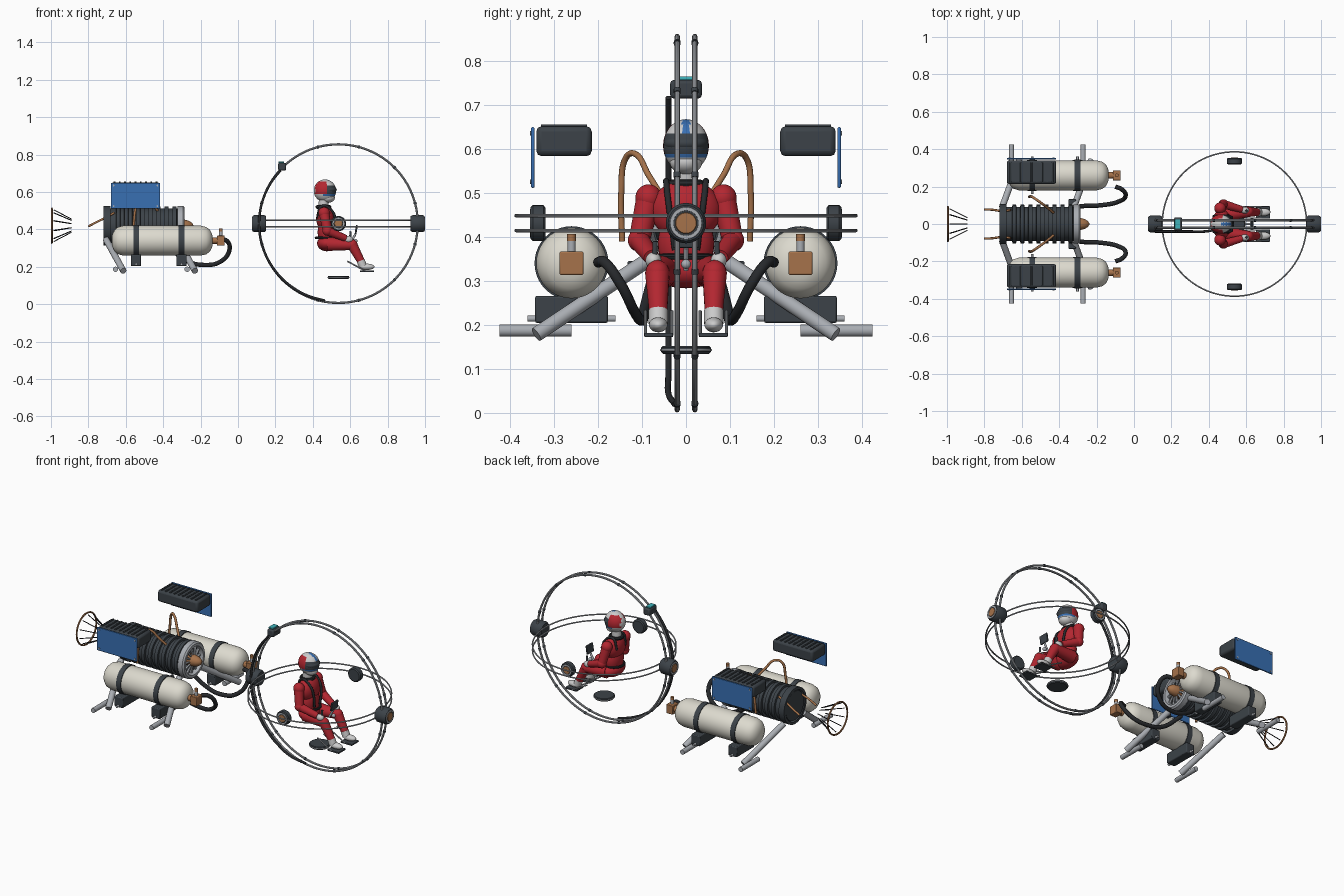
import bpy, bmesh, math
from mathutils import Vector, Matrix

if "Cube" in bpy.data.objects:
    bpy.data.objects.remove(bpy.data.objects["Cube"])

COLORS = dict(dark=(.045, .055, .065), black=(.02, .022, .025), steel=(.4, .42, .45), copper=(.38, .17, .07),
              cream=(.72, .70, .62), red=(.45, .02, .03), blue=(.04, .16, .45), white=(.8, .8, .8), teal=(.05, .45, .5))
MATS = {}
for n, c in COLORS.items():
    MATS[n] = bpy.data.materials.new(n)
    MATS[n].diffuse_color = (*c, 1)


def finish(name, bm, mat, bevel=0):
    me = bpy.data.meshes.new(name)
    bmesh.ops.recalc_face_normals(bm, faces=bm.faces)
    bm.to_mesh(me)
    bm.free()
    ob = bpy.data.objects.new(name, me)
    bpy.context.collection.objects.link(ob)
    me.materials.append(MATS[mat])
    bpy.context.view_layer.objects.active = ob
    bpy.ops.object.select_all(action='DESELECT')
    ob.select_set(True)
    bpy.ops.object.shade_smooth_by_angle(angle=math.radians(35))
    if bevel:
        m = ob.modifiers.new("bevel", 'BEVEL')
        m.width, m.segments = bevel, 2
    return ob


def box(name, loc, size, mat, bevel=.004, tilt=0):
    bm = bmesh.new()
    M = Matrix.Translation(loc) @ Matrix.Rotation(tilt, 4, 'Y') @ Matrix.Diagonal((*size, 1))
    bmesh.ops.create_cube(bm, size=1, matrix=M)
    return finish(name, bm, mat, bevel)


def rod(name, a, b, r, mat, r2=None, sides=20):
    a, b = Vector(a), Vector(b)
    bm = bmesh.new()
    M = Matrix.Translation((a + b) / 2) @ (b - a).to_track_quat('Z', 'Y').to_matrix().to_4x4()
    bmesh.ops.create_cone(bm, cap_ends=True, segments=sides, radius1=r, radius2=r if r2 is None else r2,
                          depth=(b - a).length, matrix=M)
    return finish(name, bm, mat)


def ball(name, loc, size, mat):
    bm = bmesh.new()
    bmesh.ops.create_uvsphere(bm, u_segments=32, v_segments=20, radius=1,
                              matrix=Matrix.Translation(loc) @ Matrix.Diagonal((*size, 1)))
    return finish(name, bm, mat)


def lathe(name, profile, loc, mat, axis=(1, 0, 0), steps=40):
    # revolve (along, radius) points around an axis
    bm = bmesh.new()
    vs = [bm.verts.new((r, 0, h)) for h, r in profile]
    es = [bm.edges.new(p) for p in zip(vs, vs[1:])]
    bmesh.ops.spin(bm, geom=vs + es, cent=(0, 0, 0), axis=(0, 0, 1), angle=2 * math.pi, steps=steps)
    bmesh.ops.remove_doubles(bm, verts=bm.verts, dist=1e-5)
    bm.transform(Matrix.Translation(loc) @ Vector(axis).to_track_quat('Z', 'Y').to_matrix().to_4x4())
    return finish(name, bm, mat)


def tube(name, pts, r, mat):
    cu = bpy.data.curves.new(name, 'CURVE')
    cu.dimensions, cu.bevel_depth, cu.bevel_resolution = '3D', r, 3
    cu.use_fill_caps = True
    sp = cu.splines.new('BEZIER')
    sp.bezier_points.add(len(pts) - 1)
    for p, co in zip(sp.bezier_points, pts):
        p.co = co
        p.handle_left_type = p.handle_right_type = 'AUTO'
    cu.materials.append(MATS[mat])
    ob = bpy.data.objects.new(name, cu)
    bpy.context.collection.objects.link(ob)


def ring(name, loc, R, r, mat, axis=(0, 0, 1), steps=96):
    prof = [(r * math.sin(a * math.pi / 4), R + r * math.cos(a * math.pi / 4)) for a in range(9)]
    return lathe(name, prof, loc, mat, axis, steps)


# cage rings and clips
CX, CZ = .537, .431
for s in (-1, 1):
    ring("upright_ring", (CX, s * .02, CZ), .424, .006, "steel", (0, 1, 0))
    ring("level_ring", (CX, 0, CZ + s * .017), .386, .004, "steel")
    for k in range(12):
        a = math.radians(15 + 30 * k)
        p = Vector((CX + .424 * math.cos(a), s * .02, CZ + .424 * math.sin(a)))
        t = Vector((-math.sin(a), 0, math.cos(a))) * .006
        rod("ring_clip", p - t, p + t, .008, "dark", sides=12)


def hub(name, loc, axis, r, d):
    # dark drum with steel rim and copper cap
    h = d / 2
    lathe(name, [(-h, 0), (-h, r * .85), (-h * .7, r), (h * .7, r), (h, r * .88), (h, 0)], loc, "dark", axis, 24)
    lathe(name + "_rim", [(h * .9, r * .82), (h * 1.06, r * .78), (h * 1.06, r * .62), (h * .9, r * .6)],
          loc, "steel", axis)
    lathe(name + "_cap", [(h * .9, r * .56), (h * 1.07, r * .5), (h * 1.09, 0)], loc, "copper", axis)


for s in (-1, 1):
    hub("end_hub", (CX + s * .423, 0, .431), (s, 0, 0), .046, .074)
    hub("side_hub", (CX, s * .336, .431), (0, s, 0), .041, .034)

# sensor box, cable and floor disc
box("sensor_box", (.236, 0, .735), (.042, .072, .042), "dark", .008)
box("sensor_lens", (.232, 0, .76), (.03, .05, .008), "teal", .002)
cable = []
for k in range(11):
    a = math.radians(137 + k * 12.3)
    cable.append((CX + .424 * math.cos(a), -.04 + (.015 if k == 10 else 0), CZ + .418 * math.sin(a)))
tube("cage_cable", cable, .007, "black")
lathe("floor_disc", [(-.009, 0), (-.009, .052), (-.004, .057), (.005, .057), (.009, .053), (.009, 0)],
      (.537, 0, .143), "dark", (0, 0, 1))
ring("floor_disc_band", (.537, 0, .143), .056, .003, "steel", steps=40)

# pilot helmet coloured by zone
HC = Vector((.465, 0, .607))
helmet = ball("helmet", HC, (.06, .052, .06), "white")
for m in ("red", "blue", "dark"):
    helmet.data.materials.append(MATS[m])
for f in helmet.data.polygons:
    d = f.center - HC
    if d.x > .008 and -.016 < d.z < .026:
        f.material_index = 3
    elif (d.x > -.012 and -.028 < d.z <= -.016) or (d.x > 0 and abs(d.y) < .009 and d.z > .03):
        f.material_index = 2
    elif -.052 < d.x < .008 and abs(d.y) > .012 and -.02 < d.z < .048:
        f.material_index = 1
ball("visor", (.478, 0, .612), (.05, .05, .024), "dark")
ball("jaw_guard", (.48, 0, .57), (.038, .037, .028), "white")
rod("neck", (.455, 0, .51), (.46, 0, .56), .027, "white")

# pilot torso
ball("chest", (.468, 0, .46), (.05, .08, .07), "red")
ball("waist", (.472, 0, .385), (.046, .064, .08), "red")
ball("hips", (.475, 0, .325), (.052, .082, .042), "red")
ring("collar", (.457, 0, .52), .033, .01, "black", steps=32)
ring("belt", (.473, 0, .355), .056, .007, "black", steps=32)
for s in (-1, 1):
    tube("harness_strap", [(.425, s * .04, .46), (.45, s * .045, .525), (.505, s * .042, .495),
                           (.522, s * .035, .44), (.52, s * .025, .37)], .007, "black")
    # arms
    sh, el, wr = (.46, s * .085, .488), (.478, s * .106, .392), (.575, s * .078, .353)
    ball("shoulder", sh, (.031, .03, .031), "red")
    rod("upper_arm", sh, el, .028, "red", .024)
    ball("elbow", el, (.026, .026, .026), "red")
    rod("forearm", el, wr, .024, "red", .018)
    ball("glove", (.592, s * .074, .346), (.023, .018, .019), "white")
    rod("control_stick", (.598, s * .072, .33), (.602, s * .07, .39), .006, "dark")
    # legs
    hp, kn, an = (.48, s * .05, .322), (.61, s * .065, .318), (.662, s * .063, .222)
    rod("thigh", hp, kn, .037, "red", .028)
    ball("knee", kn, (.029, .027, .029), "red")
    rod("shin", kn, an, .028, "red", .02)
    rod("boot_cuff", (.656, s * .063, .233), (.668, s * .063, .203), .022, "white")
    ball("boot", (.688, s * .063, .2), (.042, .021, .017), "white")
    box("pedal", (.69, s * .062, .177), (.075, .066, .009), "dark", .002)
    for e in (-.03, .03):
        rod("pedal_rail", (.585, s * .062 + e, .23), (.68, s * .062 + e, .178), .004, "steel", sides=10)

# control tablet
box("tablet", (.632, 0, .4), (.01, .06, .05), "dark", .003, .15)
rod("tablet_post", (.628, 0, .375), (.6, 0, .325), .006, "steel")
ball("tablet_joint", (.628, 0, .338), (.011, .011, .011), "steel")

# engine body with cooling ribs
EZ = .42
lathe("engine_core", [(-.715, 0), (-.715, .085), (-.7, .092), (-.31, .092), (-.31, .07), (-.36, .06), (-.36, 0)],
      (0, 0, EZ), "dark")
for k in range(8):
    x = -.64 + k * .043
    lathe("engine_rib", [(-.012, .09), (-.01, .103), (.01, .103), (.012, .09)], (x, 0, EZ), "dark")
lathe("rear_collar", [(-.018, .09), (-.018, .106), (.018, .106), (.018, .09)], (-.7, 0, EZ), "dark")
lathe("intake_ring", [(-.018, .09), (-.018, .105), (.012, .105), (.02, .097), (.02, .082), (-.018, .07)],
      (-.305, 0, EZ), "steel")
for k in range(12):
    a = k * math.pi / 6
    v = Vector((0, math.cos(a), math.sin(a)))
    rod("intake_vane", Vector((-.295, 0, EZ)) + v * .02, Vector((-.31, 0, EZ)) + v * .085, .004, "steel", .01, 6)
lathe("nose_cone", [(-.33, .034), (-.285, .032), (-.262, .026), (-.245, .015), (-.237, 0)], (0, 0, EZ), "copper")

# rear hoop with spray needles
ring("exhaust_hoop", (-.995, 0, EZ), .092, .005, "copper", (1, 0, 0), 48)
for k in range(10):
    a = k * math.pi / 5 + .3
    v = Vector((0, math.cos(a), math.sin(a)))
    rod("exhaust_needle", Vector((-.985, 0, EZ)) + v * .085, Vector((-.89, 0, EZ)) + v * .035, .0025, "black", sides=8)

for s in (-1, 1):
    # copper plumbing
    tube("rear_pipe", [(-.8, s * .078, .416), (-.755, s * .076, .44), (-.71, s * .07, .462),
                       (-.66, s * .075, .49)], .006, "copper")
    tube("arched_pipe", [(-.56, s * .145, .39), (-.55, s * .147, .5), (-.53, s * .136, .58), (-.5, s * .115, .588),
                         (-.46, s * .085, .54), (-.43, s * .06, .5)], .007, "copper")
    box("hose_fitting", (-.33, s * .118, .335), (.04, .03, .02), "dark")

    # tank, straps and valve
    y = s * .26
    lathe("tank", [(-.675, 0), (-.673, .03), (-.662, .055), (-.645, .071), (-.615, .08), (-.2, .08), (-.17, .073),
                   (-.15, .058), (-.138, .034), (-.134, 0)], (0, y, .34), "cream")
    for x in (-.545, -.302):
        lathe("tank_strap", [(-.015, .078), (-.015, .084), (.015, .084), (.015, .078)], (x, y, .34), "dark")
        box("tank_cradle", (x, y, .235), (.055, .166, .062), "dark", .005)
        rod("cradle_bolt", (x, y - .1, .214), (x, y + .1, .214), .007, "steel", sides=12)
    rod("valve_neck", (-.14, y, .34), (-.11, y, .34), .018, "copper")
    box("valve_block", (-.092, y, .34), (.042, .054, .053), "copper", .003)
    rod("valve_stem", (-.092, y, .36), (-.092, y, .392), .009, "steel")
    rod("valve_knob", (-.092, y, .39), (-.092, y, .406), .01, "copper")
    tube("feed_hose", [(-.1, s * .2, .342), (-.065, s * .185, .342), (-.045, s * .15, .295), (-.09, s * .117, .23),
                       (-.18, s * .1, .21), (-.28, s * .095, .235), (-.39, s * .07, .33)], .012, "black")

    # support struts and feet
    for x in (-.655, -.272):
        rod("strut", (x - .05, s * .09, .345), (x + .042, s * .34, .178), .017, "steel")
        rod("foot_tube", (x, s * .26, .187), (x, s * .424, .187), .014, "steel")

    # radiator with blue cover panel
    box("radiator", (-.548, s * .277, .617), (.264, .126, .068), "dark", .012)
    for k in range(9):
        box("radiator_fin", (-.66 + k * .028, s * .277, .652), (.009, .105, .007), "dark", .001)
    box("cover_panel", (-.548, s * .348, .58), (.264, .008, .138), "blue", .003)
    for x in (-.665, -.431):
        for z in (.525, .635):
            rod("panel_bolt", (x, s * .35, z), (x, s * .3545, z), .005, "steel", sides=8)

for m in bpy.data.materials:
    if m.users and not m.is_grease_pencil:
        m.use_nodes = True
        m.node_tree.nodes["Principled BSDF"].inputs["Base Color"].default_value = m.diffuse_color
